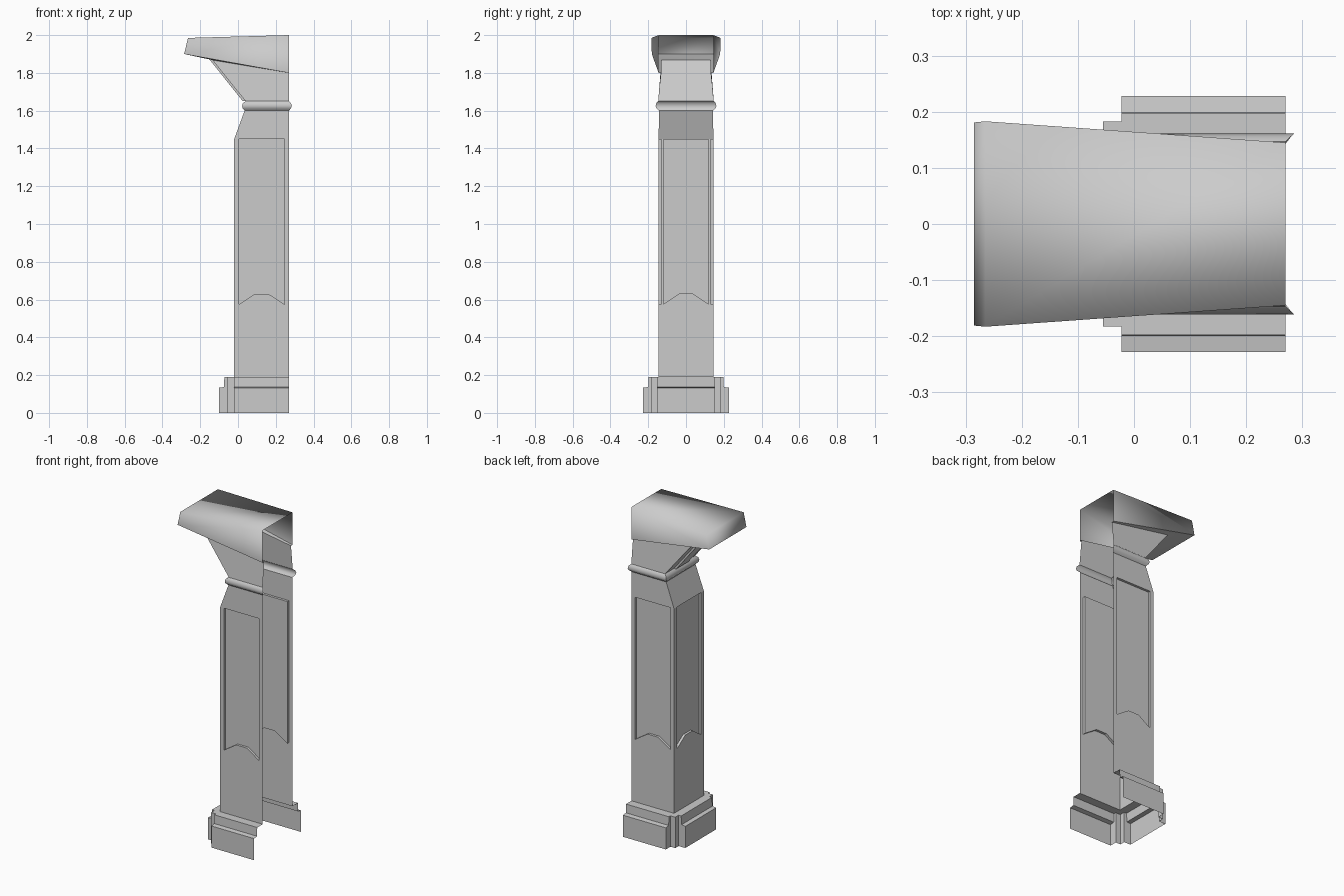
import bpy, bmesh, math

if "Cube" in bpy.data.objects:
    bpy.data.objects.remove(bpy.data.objects["Cube"])

BACK = 0.27   # open wall side of the half pillar


def make(name, verts, faces, angle=35):
    me = bpy.data.meshes.new(name)
    me.from_pydata(verts, [], faces)
    bm = bmesh.new()
    bm.from_mesh(me)
    bmesh.ops.remove_doubles(bm, verts=bm.verts, dist=1e-5)
    bm.to_mesh(me)
    bm.free()
    ob = bpy.data.objects.new(name, me)
    bpy.context.collection.objects.link(ob)
    bpy.ops.object.select_all(action='DESELECT')
    ob.select_set(True)
    bpy.context.view_layer.objects.active = ob
    bpy.ops.object.shade_smooth_by_angle(angle=math.radians(angle))
    return ob


def loft(name, rings, angle=35):
    """Skin a stack of open U-shaped paths."""
    n = len(rings[0])
    verts = [p for r in rings for p in r]
    faces = [(k * n + i, (k + 1) * n + i, (k + 1) * n + i + 1, k * n + i + 1)
             for k in range(len(rings) - 1) for i in range(n - 1)]
    return make(name, verts, faces, angle)


def u_path(front, half, z, back=BACK, zback=None):
    zb = z if zback is None else zback
    return [(back, -half, zb), (front, -half, z), (front, half, z), (back, half, zb)]


def panel_wall(name, u0, u1, a, b, place):
    """Flat wall with a recessed panel whose lower edge is arched."""
    z0, z1, d = 0.19, 1.45, 0.015
    m, w = (a + b) / 2, (b - a) * 0.15
    arch = [(a, .575), (m - w, .63), (m + w, .63), (b, .575)]
    rim = [(a, z1)] + arch + [(b, z1)]
    outer = [(u0, z0), (u1, z0), (u1, z1), (u0, z1), (u0, .575), (u1, .575)]
    verts = [place(u, z, 0) for u, z in outer + rim] + [place(u, z, d) for u, z in rim]
    faces = [(4, 7, 6, 3), (5, 2, 11, 10), (0, 1, 5, 10, 9, 8, 7, 4),
             (12, 13, 14, 15, 16, 17)]
    faces += [(6 + i, 6 + (i + 1) % 6, 12 + (i + 1) % 6, 12 + i) for i in range(6)]
    make(name, verts, faces, 30)


# Shaft walls with recessed panels
for s, label in ((-1, "front"), (1, "rear")):
    panel_wall(f"shaft_{label}_wall", -.02, BACK, .005, .245,
               lambda u, z, d, s=s: (u, s * (.145 - d), z))
panel_wall("shaft_end_wall", -.145, .145, -.118, .118,
           lambda u, z, d: (-.02 + d, u, z))

# Neck taper and rounded collar
loft("neck", [u_path(-.02, .145, 1.45), u_path(.035, .143, 1.60)])
loft("collar", [u_path(.035, .143, 1.60), u_path(.024, .157, 1.613, .281),
                u_path(.022, .161, 1.625, .285), u_path(.026, .157, 1.64, .281),
                u_path(.040, .147, 1.65)], 50)

# Flared bracket with a raised central rib
loft("bracket", [u_path(.040, .147, 1.65), u_path(-.135, .130, 1.868, BACK, 1.80)])
rib = [[(x + o, y, z) for o, y in ((.015, -.06), (0, -.06), (0, .06), (.015, .06))]
       for x, z in ((.025, 1.65), (-.15, 1.87))]
loft("bracket_rib", rib)

# Cap: softly shaded overhanging slab, open at the wall
top_b, top_f = (BACK, .145, 2.0), (-.265, .183, 1.985)
low_b, low_f = (BACK, .145, 1.80), (-.285, .181, 1.90)
half = [top_b, top_f, low_f, low_b]
verts = half + [(x, -y, z) for x, y, z in half]
make("cap", verts, [(0, 1, 5, 4), (1, 2, 6, 5), (0, 3, 2, 1), (4, 5, 6, 7)], 120)

# Cap underside around the bracket
loft("cap_underside", [[(BACK, -.145, 1.80), (-.285, -.181, 1.90),
                        (-.285, .181, 1.90), (BACK, .145, 1.80)],
                       u_path(-.135, .130, 1.868, BACK, 1.80)])


# Stepped plinth with notched corners
def plinth_path(front, half, z):
    side = [(BACK, half), (-.022, half), (-.022, .183), (-.055, .183),
            (-.055, .15), (front, .15)]
    return [(x, -y, z) for x, y in side] + [(x, y, z) for x, y in reversed(side)]


inner = [(BACK, .145), (-.02, .145), (-.02, .145), (-.02, .145), (-.02, .145), (-.02, .145)]
shaft_line = [(x, -y, .19) for x, y in inner] + [(x, y, .19) for x, y in reversed(inner)]
loft("plinth", [plinth_path(-.10, .228, 0), plinth_path(-.10, .228, .133),
                plinth_path(-.075, .20, .137), plinth_path(-.072, .198, .19),
                shaft_line], 40)
